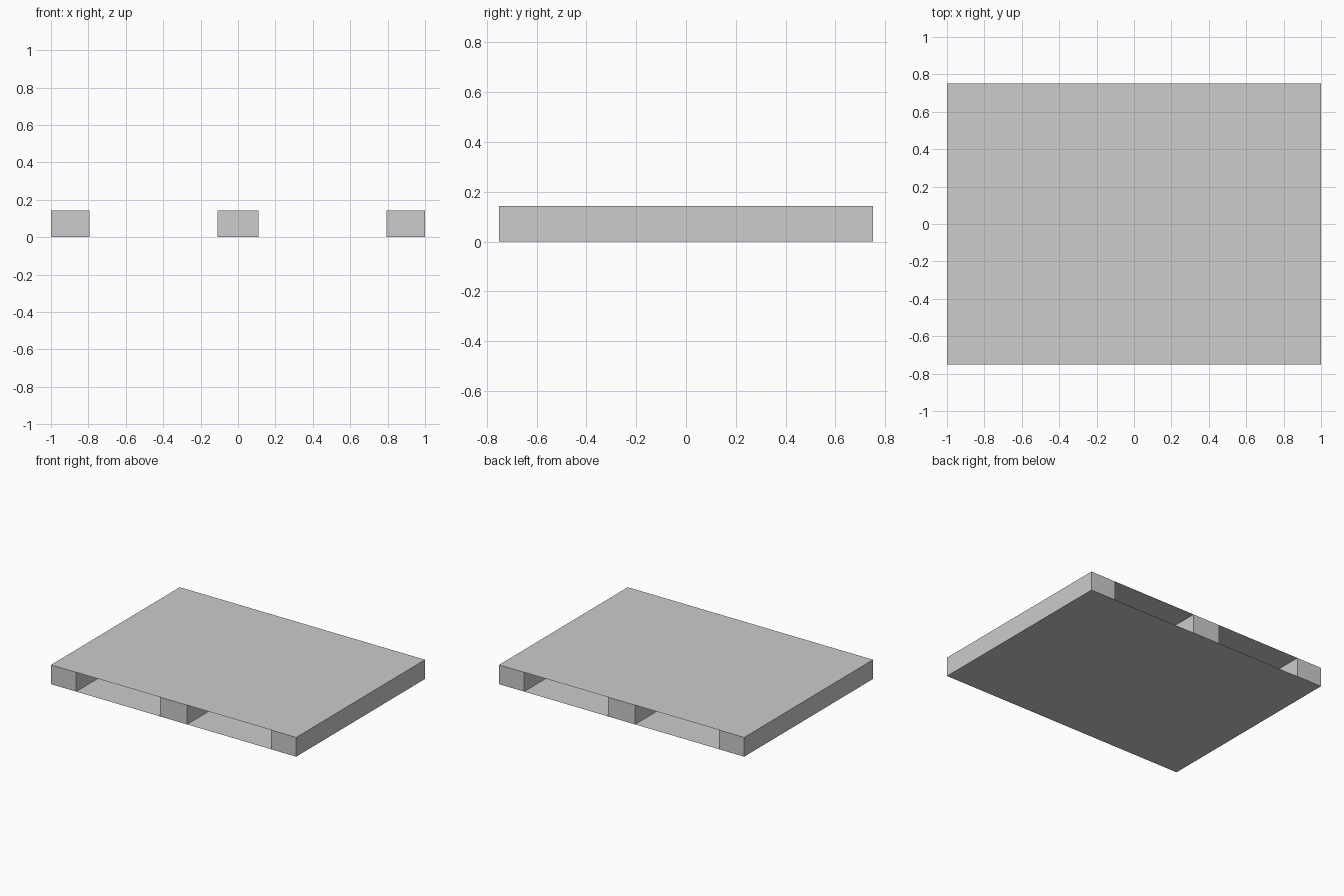
import bpy

if "Cube" in bpy.data.objects:
    bpy.data.objects.remove(bpy.data.objects["Cube"])

HX, HY, H = 1.0, 0.75, 0.142   # half length, half depth, height

grey = bpy.data.materials.new("light grey")
grey.diffuse_color = (0.604, 0.604, 0.604, 1)
grey.use_nodes = True
grey.node_tree.nodes["Principled BSDF"].inputs["Base Color"].default_value = grey.diffuse_color


def make(name, verts, faces):
    mesh = bpy.data.meshes.new(name)
    mesh.from_pydata(verts, [], faces)
    mesh.materials.append(grey)
    obj = bpy.data.objects.new(name, mesh)
    bpy.context.collection.objects.link(obj)
    return obj


def outline(x0, x1, z):
    return [(x0, -HY, z), (x1, -HY, z), (x1, HY, z), (x0, HY, z)]


# Paper-thin top and bottom decks
make("top_deck", outline(-HX, HX, H), [(0, 1, 2, 3)])
make("bottom_deck", outline(-HX, HX, 0), [(3, 2, 1, 0)])

# Three full-depth runners; the decks close their tops and bottoms
walls = [(i, (i + 1) % 4, (i + 1) % 4 + 4, i + 4) for i in range(4)]
for name, x0, x1 in (("left_runner", -HX, -0.795),
                     ("middle_runner", -0.11, 0.11),
                     ("right_runner", 0.795, HX)):
    make(name, outline(x0, x1, 0) + outline(x0, x1, H), walls)
